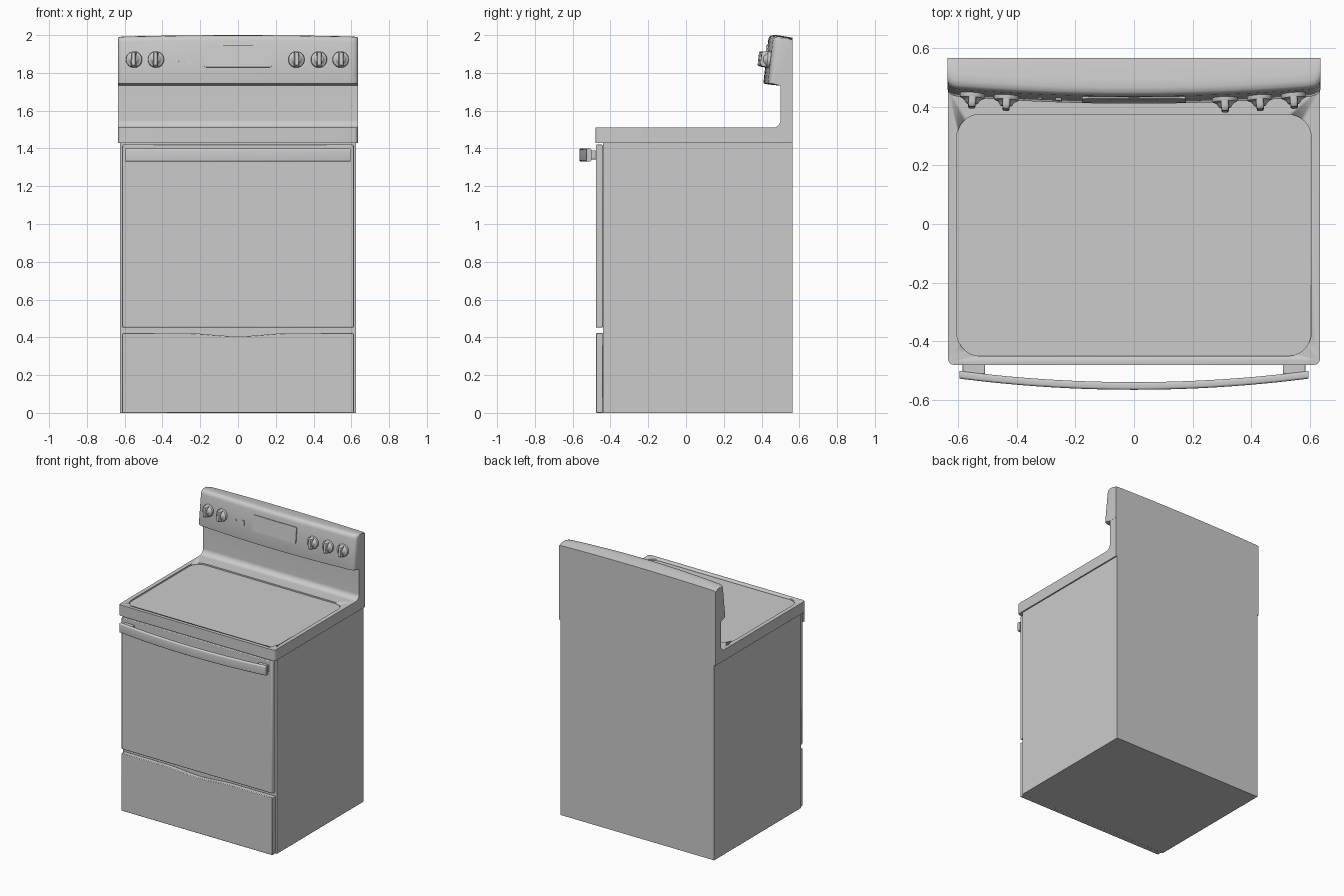
import bpy, bmesh, math
from mathutils import Matrix, Vector

if "Cube" in bpy.data.objects:
    bpy.data.objects.remove(bpy.data.objects["Cube"])

grey = bpy.data.materials.new("appliance_grey")
grey.diffuse_color = (0.6, 0.6, 0.6, 1)
grey.use_nodes = True
grey.node_tree.nodes["Principled BSDF"].inputs["Base Color"].default_value = grey.diffuse_color


def finish(name, bm, bevel=0, segs=2):
    """Turn a bmesh into a named, smooth-shaded object."""
    bmesh.ops.recalc_face_normals(bm, faces=bm.faces)
    me = bpy.data.meshes.new(name)
    bm.to_mesh(me)
    bm.free()
    me.materials.append(grey)
    ob = bpy.data.objects.new(name, me)
    bpy.context.collection.objects.link(ob)
    bpy.ops.object.select_all(action='DESELECT')
    ob.select_set(True)
    bpy.context.view_layer.objects.active = ob
    bpy.ops.object.shade_smooth_by_angle(angle=math.radians(35))
    if bevel:
        m = ob.modifiers.new("bevel", 'BEVEL')
        m.width, m.segments, m.limit_method = bevel, segs, 'ANGLE'
        m.angle_limit = math.radians(50)
    return ob


def loft(rings):
    """Skin a list of equal closed rings and cap both ends."""
    bm = bmesh.new()
    vs = [[bm.verts.new(p) for p in r] for r in rings]
    n = len(vs[0])
    for a, b in zip(vs, vs[1:]):
        for i in range(n):
            j = (i + 1) % n
            bm.faces.new((a[i], a[j], b[j], b[i]))
    bm.faces.new(vs[0])
    bm.faces.new(vs[-1])
    return bm


def box(name, x0, x1, y0, y1, z0, z1, bevel=0):
    c = [(x0, y0), (x1, y0), (x1, y1), (x0, y1)]
    return finish(name, loft([[(x, y, z) for x, y in c] for z in (z0, z1)]), bevel)


def round_rect(hx, hy, r, segs=8):
    pts = []
    for k, (sx, sy) in enumerate([(1, 1), (-1, 1), (-1, -1), (1, -1)]):
        for i in range(segs + 1):
            a = math.pi / 2 * (k + i / segs)
            pts.append((sx * (hx - r) + r * math.cos(a), sy * (hy - r) + r * math.sin(a)))
    return pts


# Cabinet and door
box("cabinet", -0.624, 0.624, -0.44, 0.565, 0, 1.43)
box("oven_door", -0.613, 0.613, -0.477, -0.44, 0.452, 1.42, 0.005)

# Drawer with a scooped finger grip along its top edge
top = [(0.613, 0.422)]
for i in range(25):
    x = 0.28 - 0.56 * i / 24
    top.append((x, 0.422 - 0.008 * (1 + math.cos(math.pi * x / 0.28))))
outline = [(-0.613, 0), (0.613, 0)] + top + [(-0.613, 0.422)]
finish("drawer", loft([[(x, y, z) for x, z in outline] for y in (-0.477, -0.44)]), 0.004)

# Cooktop and splash back as one side profile
prof = [(-0.48, 1.43), (0.565, 1.43), (0.565, 1.76), (0.5, 1.76)]
for i in range(9):
    a = math.pi / 2 * i / 8
    prof.append((0.46 + 0.04 * math.cos(a), 1.55 - 0.04 * math.sin(a)))
prof.append((-0.48, 1.51))
bm = loft([[(x, y, z) for y, z in prof] for x in (-0.634, 0.634)])
edges = [e for e in bm.edges if all(v.co.y < -0.47 for v in e.verts)
         and abs(e.verts[0].co.x - e.verts[1].co.x) < 0.01]
bmesh.ops.bevel(bm, geom=edges, offset=0.02, segments=5, profile=0.5, affect='EDGES')
cooktop = finish("cooktop", bm)

# Shallow recess for the glass surface
rr = round_rect(0.604, 0.412, 0.08)
cutter = finish("recess_cutter", loft([[(x, y - 0.038, z) for x, y in rr] for z in (1.5, 1.54)]))
cutter.hide_render = True
m = cooktop.modifiers.new("recess", 'BOOLEAN')
m.operation, m.solver, m.object = 'DIFFERENCE', 'EXACT', cutter
bpy.context.view_layer.objects.active = cooktop
bpy.ops.object.modifier_apply(modifier="recess")
bpy.data.objects.remove(cutter)


# Bowed control panel
def bow(x):
    return 0.027 * (x / 0.634) ** 2


prof = [(0.565, 1.732), (0.5, 1.732), (0.42, 1.741), (0.412, 1.744), (0.41, 1.752),
        (0.435, 1.972), (0.439, 1.987), (0.449, 1.997), (0.465, 2.0), (0.49, 1.999), (0.565, 1.986)]
half = [0.1, 0.2, 0.3, 0.4, 0.5, 0.57, 0.6, 0.615, 0.626, 0.632, 0.635]
rings = []
for x in [-h for h in reversed(half)] + [0] + half:
    t = max(0, (abs(x) - 0.6) / 0.035)
    corner = 0.02 * (1 - math.sqrt(max(0, 1 - t * t)))
    ring = []
    for y, z in prof:
        dy = bow(x) + corner if y < 0.495 else 0
        dz = -0.3 * bow(x) - 0.3 * corner if z > 1.9 else 0
        ring.append((x, y + dy, z + dz))
    rings.append(ring)
finish("control_panel", loft(rings))


def on_panel(x, z):
    """Frame on the panel face: local x right, y up, z outwards."""
    n = Vector((0.136 * x, -1, 0.1136)).normalized()
    right = n.cross(Vector((0, 0, 1))).normalized() * -1
    up = n.cross(right)
    y = 0.41 + (z - 1.752) * 0.1136 + bow(x)
    return Matrix.Translation((x, y, z)) @ Matrix((right, up, n)).transposed().to_4x4()


def panel_part(name, rings, x, z, bevel=0):
    bm = loft(rings)
    bm.transform(on_panel(x, z))
    return finish(name, bm, bevel)


# Knobs: flared base plus a vertical grip
knob_profile = [(0.043, -0.005), (0.043, 0.01), (0.041, 0.014), (0.032, 0.018),
                (0.025, 0.025), (0.021, 0.032), (0.018, 0.034)]
circle = [(math.cos(math.tau * i / 32), math.sin(math.tau * i / 32)) for i in range(32)]
for i, x in enumerate((-0.55, -0.434, 0.309, 0.428, 0.543), 1):
    panel_part(f"knob_base_{i}", [[(r * a, r * b, h) for a, b in circle] for r, h in knob_profile], x, 1.87)
    grip = [(0.013, 0.042, 0.008), (0.013, 0.041, 0.03), (0.012, 0.038, 0.043), (0.009, 0.034, 0.047)]
    panel_part(f"knob_grip_{i}",
               [[(px, py, h) for px, py in round_rect(hx, hy, 0.008, 4)] for hx, hy, h in grip], x, 1.87)

# Display plate, its upper lip, indicator light and small button
plate = round_rect(0.177, 0.058, 0.01, 4)
panel_part("display", [[(x, y, h) for x, y in plate] for h in (-0.004, 0.005)], 0, 1.887)
lip = round_rect(0.08, 0.003, 0.002, 3)
panel_part("display_lip", [[(x, y, h) for x, y in lip] for h in (0, 0.008)], 0, 1.941)
panel_part("indicator_light", [[(0.008 * a, 0.008 * b, h) for a, b in circle] for h in (-0.003, 0.005)], -0.32, 1.866)
button = round_rect(0.011, 0.017, 0.004, 3)
panel_part("small_button", [[(x, y, h) for x, y in button] for h in (-0.003, 0.007)], -0.257, 1.863)

# Bowed door handle and its two posts
section = round_rect(0.013, 0.034, 0.008, 4)
rings = []
for i in range(33):
    x = -0.595 + 1.19 * i / 32
    yc = -0.552 + 0.038 * (x / 0.595) ** 2
    rings.append([(x, yc + a, 1.365 + b) for a, b in section])
finish("door_handle", loft(rings))
for side, s in (("left", -1), ("right", 1)):
    a, b = sorted((s * 0.508, s * 0.585))
    box(f"handle_post_{side}", a, b, -0.512, -0.47, 1.342, 1.39, 0.003)
